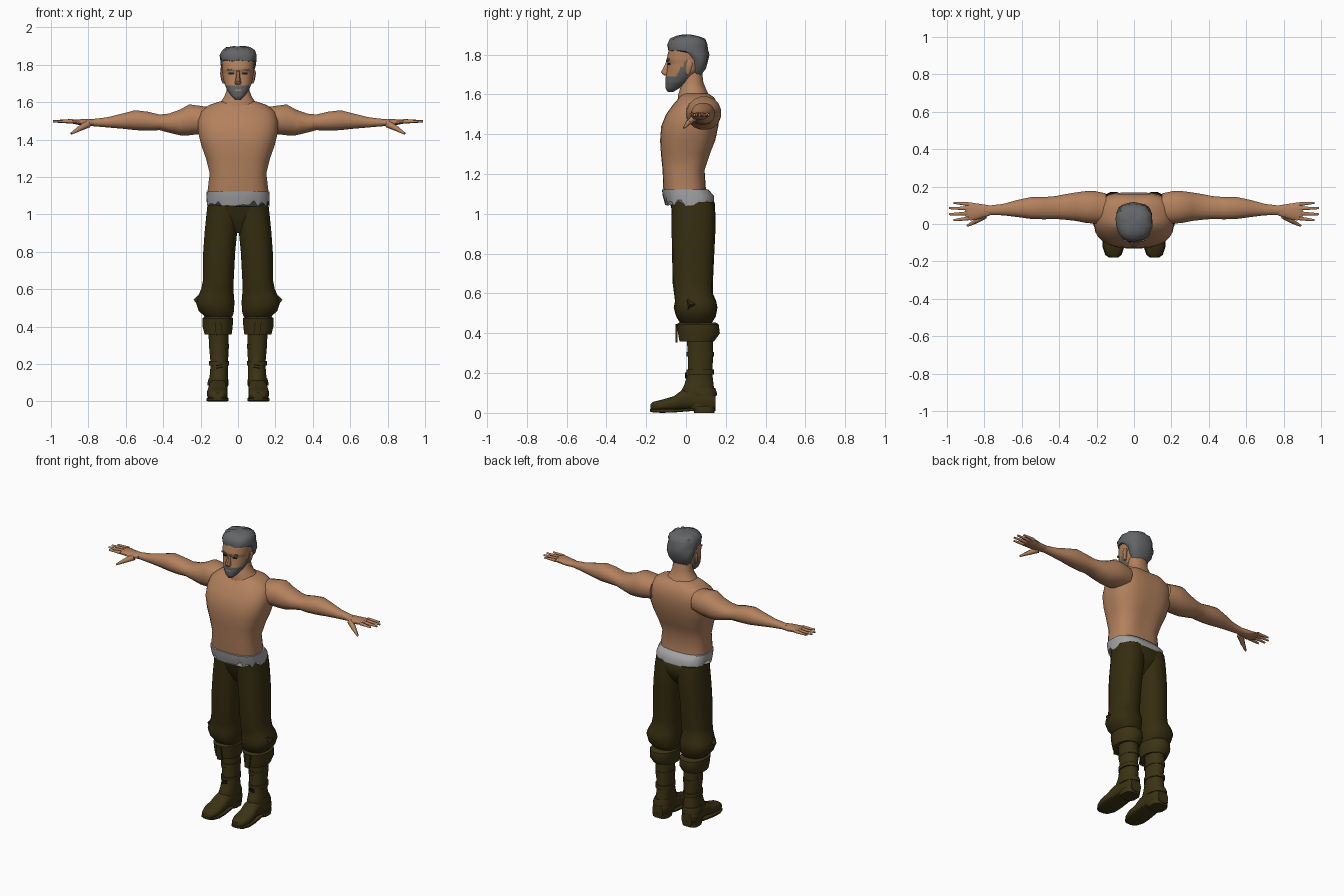
import bpy, bmesh, math, random
from mathutils import Vector, Matrix

random.seed(4)


def material(name, rgb):
    m = bpy.data.materials.new(name)
    m.diffuse_color = (*rgb, 1)
    return m


SKIN = material("skin", (0.45, 0.22, 0.11))
HAIR = material("grey hair", (0.125, 0.13, 0.135))
CLOTH = material("pale cloth", (0.36, 0.36, 0.37))
TROUSER = material("olive trousers", (0.036, 0.026, 0.005))
LEATHER = material("brown leather", (0.045, 0.033, 0.007))
DARK = material("dark", (0.012, 0.009, 0.006))
AXES = {"x": (1, 2, 0), "y": (0, 2, 1), "z": (0, 1, 2)}


def finish(name, bm, mats, mirror, angle=45):
    bmesh.ops.recalc_face_normals(bm, faces=bm.faces)
    me = bpy.data.meshes.new(name)
    bm.to_mesh(me)
    bm.free()
    for m in mats:
        me.materials.append(m)
    ob = bpy.data.objects.new(name, me)
    bpy.context.collection.objects.link(ob)
    if mirror:
        ob.modifiers.new("Mirror", "MIRROR")
    bpy.ops.object.select_all(action="DESELECT")
    ob.select_set(True)
    bpy.context.view_layer.objects.active = ob
    bpy.ops.object.shade_smooth_by_angle(angle=math.radians(angle))
    return ob


def loft(name, axis, rings, mats, n=20, power=2.2, mirror=False, sub=1, shape=None, paint=None):
    """Skin rounded sections (position, low a, high a, low b, high b) along an axis."""
    fine = []
    for r, q in zip(rings, rings[1:]):
        fine += [[u + (v - u) * k / sub for u, v in zip(r, q)] for k in range(sub)]
    fine.append(rings[-1])
    bm, loops, ia = bmesh.new(), [], AXES[axis]
    for row, (t, a0, a1, b0, b1) in enumerate(fine):
        loop = []
        for k in range(n):
            ang = math.tau * (k + 0.5) / n
            c, s = math.cos(ang), math.sin(ang)
            co = Vector()
            co[ia[0]] = (a0 + a1) / 2 + (a1 - a0) / 2 * math.copysign(abs(c) ** (2 / power), c)
            co[ia[1]] = (b0 + b1) / 2 + (b1 - b0) / 2 * math.copysign(abs(s) ** (2 / power), s)
            co[ia[2]] = t
            loop.append(bm.verts.new(shape(co, row) if shape else co))
        loops.append(loop)
    for u, v in zip(loops, loops[1:]):
        for k in range(n):
            bm.faces.new((u[k], u[(k + 1) % n], v[(k + 1) % n], v[k]))
    bm.faces.new(loops[0])
    bm.faces.new(loops[-1])
    if paint:
        for f in bm.faces:
            f.material_index = paint(f.calc_center_median())
    return finish(name, bm, mats, mirror)


def taper(name, p, q, r0, r1, mat):
    """Mirrored tapered six-sided rod from p to q."""
    p, q = Vector(p), Vector(q)
    bm = bmesh.new()
    rot = (q - p).to_track_quat("Z", "Y").to_matrix().to_4x4()
    bmesh.ops.create_cone(bm, cap_ends=True, segments=6, radius1=r0, radius2=r1,
                          depth=(q - p).length, matrix=Matrix.Translation((p + q) / 2) @ rot)
    return finish(name, bm, [mat], True, 65)


def plate(name, at, size, turn, tilt, mat):
    """Mirrored thin box."""
    bm = bmesh.new()
    m = Matrix.Translation(at) @ Matrix.Rotation(turn, 4, "Z") @ Matrix.Rotation(tilt, 4, "Y")
    bmesh.ops.create_cube(bm, size=1, matrix=m @ Matrix.Diagonal((*size, 1)))
    return finish(name, bm, [mat], True, 30)


# Torso with a shallow groove along spine and breastbone
def groove(co, row):
    d = math.exp(-(co.x / 0.035) ** 2)
    if co.z > 1.2:
        co.y += -0.014 * d if co.y > 0.05 else 0.004 * d
    return co


loft("torso", "z", [
    (1.06, -.155, .155, -.105, .11), (1.13, -.163, .163, -.115, .10), (1.22, -.152, .152, -.12, .098),
    (1.30, -.172, .172, -.128, .125), (1.37, -.197, .197, -.132, .152), (1.44, -.215, .215, -.126, .166),
    (1.50, -.215, .215, -.102, .172), (1.55, -.20, .20, -.066, .164), (1.585, -.155, .155, -.036, .145),
    (1.605, -.095, .095, -.02, .118)], [SKIN], n=28, power=2.7, shape=groove)
loft("neck", "z", [(1.56, -.13, .13, -.04, .14), (1.60, -.095, .095, -.04, .115),
                   (1.63, -.074, .074, -.03, .1), (1.66, -.063, .063, -.02, .088),
                   (1.72, -.06, .06, -.005, .08)], [SKIN])

# Arms held straight out, with shoulder, biceps and forearm bulges
loft("arm", "x", [
    (.15, .0, .165, 1.44, 1.575), (.21, .0, .178, 1.428, 1.583), (.26, .005, .177, 1.422, 1.59),
    (.31, .015, .17, 1.422, 1.562), (.37, .022, .16, 1.437, 1.54), (.42, .026, .15, 1.45, 1.535),
    (.48, .024, .145, 1.447, 1.55), (.55, .026, .145, 1.45, 1.558), (.62, .036, .13, 1.458, 1.54),
    (.70, .046, .108, 1.465, 1.52), (.78, .048, .098, 1.472, 1.51), (.80, .046, .1, 1.475, 1.51)],
    [SKIN], n=16, mirror=True)
loft("palm", "x", [(.77, .045, .1, 1.473, 1.509), (.82, .028, .108, 1.472, 1.51),
                   (.87, .018, .116, 1.482, 1.509), (.90, .02, .118, 1.488, 1.506)],
     [SKIN], n=12, mirror=True)
for label, y0, y1, tip in (("index", .03, .02, .965), ("middle", .057, .052, .99),
                           ("ring", .083, .085, .99), ("little", .107, .113, .965)):
    taper(label + "_finger", (.885, y0, 1.498), (tip, y1, 1.498), .0125, .006, SKIN)
taper("thumb_base", (.80, .045, 1.485), (.85, .012, 1.458), .021, .014, SKIN)
taper("thumb", (.845, .015, 1.461), (.892, -.01, 1.432), .0145, .006, SKIN)


# Head, with the beard painted on the jaw faces
def beard(c):
    if c.y > 0.005 or c.z > 1.765:
        return 0
    lip = abs(c.x) < .02 and 1.66 < c.z < 1.668
    return int(c.z < 1.688 + max(0, c.y + .055) * 1.5 and not lip)


loft("head", "z", [
    (1.612, -.014, .014, -.092, -.065), (1.63, -.034, .034, -.102, -.035), (1.66, -.056, .056, -.104, .01),
    (1.69, -.069, .069, -.102, .045), (1.72, -.079, .079, -.096, .08), (1.755, -.084, .084, -.092, .095),
    (1.775, -.086, .086, -.098, .1), (1.82, -.088, .088, -.088, .1), (1.86, -.07, .07, -.07, .09)],
    [SKIN, HAIR], n=40, power=2.3, sub=4, paint=beard)
loft("nose", "z", [(1.694, -.014, .014, -.108, -.08), (1.704, -.019, .019, -.122, -.08),
                   (1.713, -.016, .016, -.127, -.08), (1.74, -.011, .011, -.111, -.08),
                   (1.77, -.009, .009, -.099, -.08)], [SKIN], n=8)
loft("ear", "z", [(1.70, .07, .083, .0, .018), (1.72, .072, .091, -.002, .026),
                  (1.755, .075, .097, .0, .036), (1.772, .075, .092, .006, .03)],
     [SKIN], n=8, mirror=True)
plate("eye", (.036, -.085, 1.753), (.028, .009, .010), .2, 0, DARK)
plate("eyebrow", (.037, -.091, 1.772), (.04, .009, .009), .2, -.15, HAIR)


# Wavy swept-back hair
def tousle(co, row):
    co.x += random.uniform(-.004, .004)
    co.y += random.uniform(-.004, .004)
    co.z += random.uniform(-.005, .004)
    return co


loft("hair", "z", [
    (1.695, -.05, .05, .03, .075), (1.735, -.078, .078, .03, .098), (1.775, -.091, .091, .018, .11),
    (1.805, -.094, .094, -.03, .114), (1.822, -.096, .096, -.09, .114), (1.85, -.098, .098, -.093, .11),
    (1.877, -.088, .088, -.078, .095), (1.892, -.065, .065, -.05, .065), (1.898, -.025, .025, -.02, .03)],
    [HAIR], n=22, power=2.3, shape=tousle)


# Torn cloth at the waist
def ragged(co, row):
    if row == 0:
        co.z += random.uniform(-.008, .03) * (1 if abs(co.x) > .08 or co.y > 0 else .3)
    return co


loft("waist_cloth", "z", [(1.045, -.168, .168, -.105, .142), (1.09, -.17, .17, -.117, .142),
                          (1.122, -.168, .168, -.121, .112), (1.124, -.15, .15, -.11, .1)],
     [CLOTH], n=40, power=2.8, shape=ragged)

# Trousers gathered into puffs below the knee
loft("trouser_seat", "z", [(.90, -.05, .05, -.02, .08), (.95, -.10, .10, -.05, .125),
                           (1.0, -.155, .155, -.068, .145), (1.05, -.163, .163, -.08, .147),
                           (1.08, -.158, .158, -.09, .12)], [TROUSER], n=24, power=2.6)
loft("trouser_leg", "z", [
    (.44, .04, .17, -.02, .12), (.46, .026, .185, -.035, .135), (.485, .02, .212, -.05, .15),
    (.53, .018, .226, -.062, .158), (.56, .02, .217, -.055, .152), (.60, .024, .198, -.06, .135),
    (.65, .022, .188, -.067, .135), (.80, .014, .187, -.07, .142), (.90, .004, .18, -.072, .147),
    (1.0, -.005, .17, -.072, .148), (1.06, .0, .163, -.075, .142)], [TROUSER], n=18, power=2.4, mirror=True)
plate("knee_fold", (.205, .02, .54), (.04, .03, .045), .4, .7, TROUSER)

# Boots: turned-down cuff, shaft, straps, foot, sole and heel
loft("boot_cuff", "z", [(.36, .048, .16, .0, .13), (.358, .033, .18, -.034, .142), (.40, .027, .19, -.042, .172),
                        (.445, .025, .192, -.048, .166), (.455, .04, .175, -.035, .15)],
     [LEATHER], n=16, mirror=True)
loft("boot_shaft", "z", [(.02, .06, .152, .0, .145), (.10, .052, .158, -.03, .147), (.14, .052, .152, -.01, .14),
                         (.20, .052, .147, .008, .133), (.30, .05, .156, .008, .138), (.40, .05, .16, .0, .135)],
     [LEATHER], n=16, mirror=True)
for z in (.205, .295):
    loft("boot_strap", "z", [(z - .012, .047, .156, .001, .142), (z + .012, .047, .156, .001, .142)],
         [LEATHER], n=16, mirror=True)
for z in (.18, .195):
    plate("boot_lace", (.1, .0, z), (.035, .009, .007), 0, .2, DARK)
plate("cuff_tab", (.105, -.047, .40), (.035, .009, .09), 0, .12, TROUSER)
loft("ankle_flap", "z", [(.085, .05, .163, .02, .155), (.10, .049, .164, .0, .157), (.125, .052, .157, -.005, .148)],
     [LEATHER], n=16, mirror=True)
loft("boot_foot", "y", [(-.178, .085, .132, .012, .045), (-.165, .07, .15, .01, .056),
                        (-.12, .055, .166, .01, .067), (-.06, .055, .165, .012, .085),
                        (-.02, .055, .158, .015, .115), (.05, .056, .156, .015, .13),
                        (.12, .056, .158, .01, .11), (.148, .07, .145, .01, .09)],
     [LEATHER], n=16, power=2.5, mirror=True)
loft("boot_sole", "y", [(-.18, .085, .133, .006, .02), (-.165, .066, .155, .002, .02),
                        (-.12, .05, .17, .0, .02), (-.06, .05, .169, .002, .02), (.04, .056, .16, .01, .025)],
     [LEATHER], n=12, power=5, mirror=True)
loft("boot_heel", "z", [(0, .056, .163, .04, .143), (.035, .054, .163, .03, .15)],
     [LEATHER], n=12, power=3, mirror=True)
